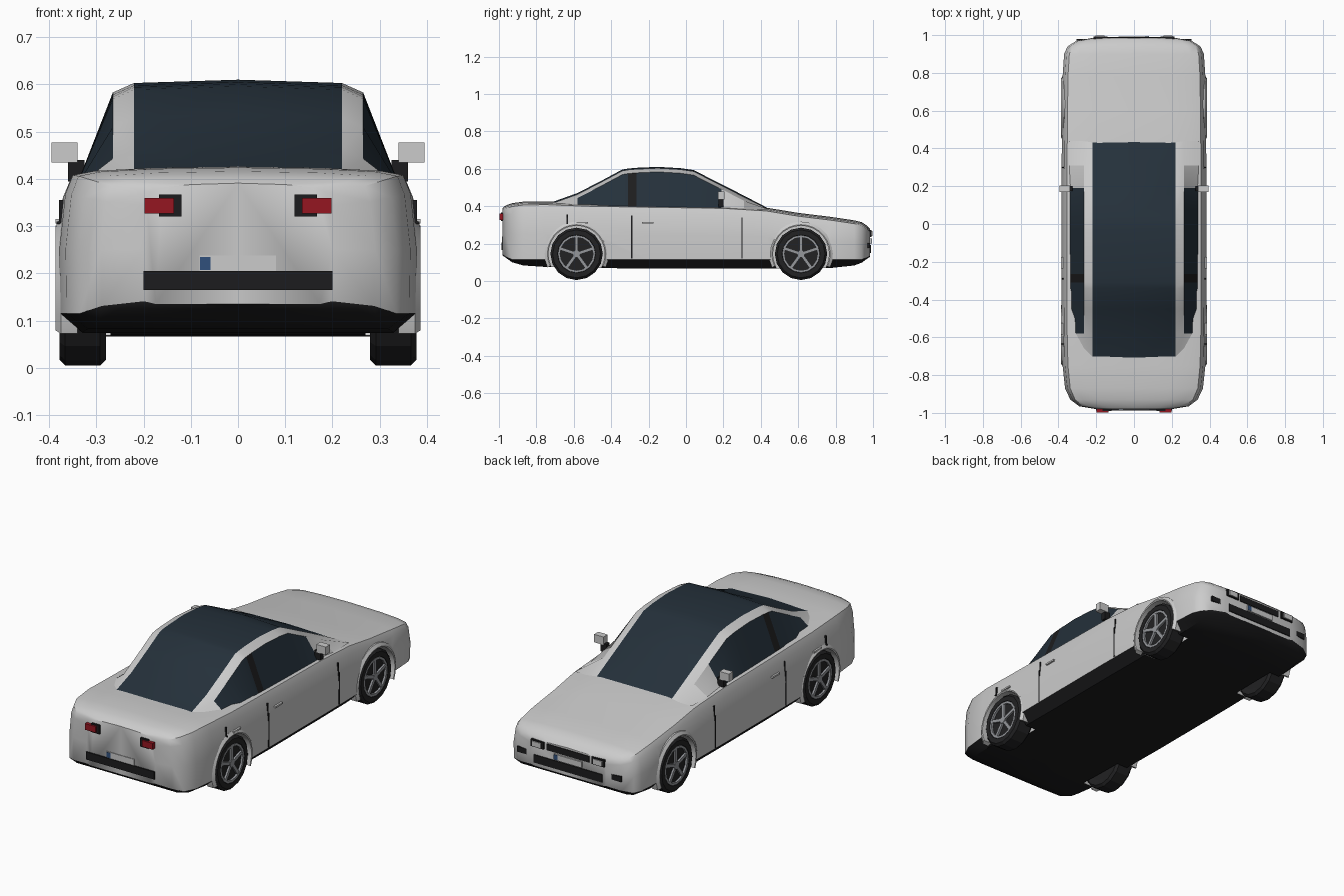
import bpy, bmesh, math
from mathutils import Matrix, Vector

if "Cube" in bpy.data.objects:
    bpy.data.objects.remove(bpy.data.objects["Cube"])


def material(name, rgb):
    m = bpy.data.materials.new(name)
    m.diffuse_color = (*rgb, 1)
    m.use_nodes = True
    m.node_tree.nodes["Principled BSDF"].inputs["Base Color"].default_value = m.diffuse_color
    return m


PAINT = material("paint", (0.75, 0.75, 0.75))
BLACK = material("black_trim", (0.012, 0.012, 0.013))
GLASS = material("tinted_glass", (0.018, 0.03, 0.043))
RED = material("red_lens", (0.3, 0.008, 0.015))
BLUE = material("blue_strip", (0.03, 0.08, 0.2))
RUBBER = material("rubber", (0.016, 0.016, 0.017))
METAL = material("rim_metal", (0.3, 0.31, 0.33))


def finish(name, bm, mats, mirror=False, smooth=None):
    bmesh.ops.recalc_face_normals(bm, faces=bm.faces[:])
    me = bpy.data.meshes.new(name)
    bm.to_mesh(me)
    bm.free()
    ob = bpy.data.objects.new(name, me)
    bpy.context.collection.objects.link(ob)
    for m in mats:
        me.materials.append(m)
    if mirror:
        ob.modifiers.new("mirror", 'MIRROR').use_clip = True
    bpy.ops.object.select_all(action='DESELECT')
    ob.select_set(True)
    bpy.context.view_layer.objects.active = ob
    if mirror:
        bpy.ops.object.modifier_apply(modifier="mirror")
    if smooth:
        bpy.ops.object.shade_smooth_by_angle(angle=math.radians(smooth))
    return ob


def loft(sections, pick, cap=False):
    """Skin half sections along y; pick(i, j) gives the material slot."""
    bm = bmesh.new()
    rows = [[bm.verts.new(p) for p in s] for s in sections]
    for i, (a, b) in enumerate(zip(rows, rows[1:])):
        for j in range(len(a) - 1):
            f = bm.faces.new((a[j], a[j + 1], b[j + 1], b[j]))
            f.material_index = pick(i, j)
    if cap:
        bm.faces.new(rows[0])
        bm.faces.new(rows[-1])
    return bm


def box(name, x, y, z, mat, mirror=False):
    bm = bmesh.new()
    bmesh.ops.create_cube(bm, size=1)
    for v in bm.verts:
        v.co = Vector([lo + (c + 0.5) * (hi - lo) for c, (lo, hi) in zip(v.co, (x, y, z))])
    return finish(name, bm, [mat] if mat else [], mirror)


def lathe(bm, profile, cy, cz, n, slot=0, closed=False):
    """Revolve (x, radius) points around the axle."""
    rings = [[bm.verts.new((x, cy + r * math.sin(2 * math.pi * k / n), cz + r * math.cos(2 * math.pi * k / n)))
              for k in range(n)] for x, r in profile]
    pairs = list(zip(rings, rings[1:])) + ([(rings[-1], rings[0])] if closed else [])
    for a, b in pairs:
        for k in range(n):
            bm.faces.new((a[k], a[(k + 1) % n], b[(k + 1) % n], b[k])).material_index = slot
    if not closed:
        for r in (rings[0], rings[-1]):
            bm.faces.new(r).material_index = slot


# Lower body: y, half width, deck height, floor height
STATIONS = [(-.98, .20, .385, .135), (-.965, .29, .397, .125), (-.93, .337, .41, .10),
            (-.87, .365, .418, .083), (-.75, .378, .42, .075), (-.55, .383, .412, .07),
            (-.2, .384, .406, .066), (.2, .384, .40, .066), (.43, .382, .386, .066),
            (.6, .38, .358, .07), (.78, .378, .336, .07), (.90, .370, .318, .083),
            (.94, .352, .308, .098), (.97, .305, .288, .12), (.985, .22, .272, .13)]


def body_section(y, w, top, floor):
    sill = max(.115, floor + .006)
    h = top - sill
    return [(0, y, top + .006), (.5 * w, y, top + .003), (.80 * w, y, top - .003),
            (.925 * w, y, top - .012), (.967 * w, y, top - .17 * h), (1.0 * w, y, top - .55 * h),
            (.995 * w, y, sill), (.87 * w, y, floor), (0, y, floor)]


body = finish("car_body", loft([body_section(*s) for s in STATIONS], lambda i, j: int(j > 5), True),
              [PAINT, BLACK], mirror=True)

# Wheel wells
AXLES = {"rear": -.585, "front": .615}
for end, y in AXLES.items():
    bm = bmesh.new()
    lathe(bm, [(.27, .152), (.42, .152)], y, .145, 24)
    cutter = finish("well_cutter", bm, [PAINT], mirror=True)
    cutter.hide_render = True
    bpy.context.view_layer.objects.active = body
    mod = body.modifiers.new("well", 'BOOLEAN')
    mod.operation = 'DIFFERENCE'
    mod.solver = 'EXACT'
    mod.object = cutter
    bpy.ops.object.modifier_apply(modifier="well")
    bpy.data.objects.remove(cutter)
bpy.ops.object.select_all(action='DESELECT')
body.select_set(True)
bpy.ops.object.shade_smooth_by_angle(angle=math.radians(35))

# Cabin: glass strip over the top, painted rails, side windows with a dark pillar
ROOF = [(-.72, .42), (-.58, .47), (-.45, .537), (-.34, .596), (-.31, .601), (-.265, .605),
        (-.15, .61), (-.03, .603), (.04, .593), (.19, .517), (.31, .456), (.44, .388)]


def cabin_section(y, z):
    base = .383
    return [(0, y, z), (.22, y, max(z - .007, base)), (.265, y, max(z - .027, base)), (.343, y, base)]


def cabin_slot(i, j):
    y0, y1 = ROOF[i][0], ROOF[i + 1][0]
    if j == 0:
        return 1
    if j == 2 and y0 >= -.58 and y1 <= .19:
        return 2 if y0 == -.31 else 1
    return 0


finish("cabin", loft([cabin_section(*r) for r in ROOF], cabin_slot),
       [PAINT, GLASS, BLACK], mirror=True, smooth=20)

# Wheels and arch lips
for end, y in AXLES.items():
    bm = bmesh.new()
    lathe(bm, [(.285, .10), (.28, .128), (.292, .14), (.366, .14), (.378, .128), (.378, .102), (.366, .098)],
          y, .145, 16)
    finish(end + "_tyres", bm, [RUBBER], mirror=True)

    bm = bmesh.new()
    lathe(bm, [(.36, .10), (.377, .10), (.377, .088), (.36, .088)], y, .145, 16, closed=True)
    lathe(bm, [(.36, .02), (.378, .02)], y, .145, 10)
    for k in range(5):
        turn = Matrix.Translation((.370, y, .145)) @ Matrix.Rotation(2 * math.pi * k / 5, 4, 'X')
        bmesh.ops.create_cube(bm, size=1, matrix=turn @ Matrix.Translation((0, 0, .053))
                              @ Matrix.Diagonal((.012, .017, .078, 1)))
    finish(end + "_rims", bm, [METAL], mirror=True)

    bm = bmesh.new()
    angles = [math.radians(-25 + 230 * k / 18) for k in range(19)]
    rows = [[bm.verts.new((x, y + r * math.cos(a), .145 + r * math.sin(a)))
             for x, r in ((.34, .150), (.384, .150), (.386, .156), (.375, .172), (.34, .172))] for a in angles]
    for a, b in zip(rows, rows[1:]):
        for j in range(5):
            bm.faces.new((a[j], a[(j + 1) % 5], b[(j + 1) % 5], b[j]))
    bm.faces.new(rows[0])
    bm.faces.new(rows[-1])
    finish(end + "_arch_lips", bm, [PAINT], mirror=True, smooth=30)

# Door seams and handles
for name, y, z0, z1 in (("front_door_seam", .30, .12, .34), ("middle_door_seam", -.29, .12, .35),
                        ("rear_door_seam", -.635, .31, .355)):
    box(name, (.36, .3845), (y - .003, y + .003), (z0, z1 - .05), BLACK, True)
    box(name + "_top", (.36, .379), (y - .003, y + .003), (z1 - .05, z1), BLACK, True)
for name, y in (("front_handle", -.205), ("rear_handle", -.555)):
    box(name, (.37, .386), (y - .03, y + .03), (.306, .315), PAINT, True)

# Mirrors
box("door_mirror", (.34, .395), (.17, .205), (.435, .477), PAINT, True)
box("mirror_stalk", (.325, .36), (.175, .20), (.395, .44), BLACK, True)

# Rear details
box("tail_light_frame", (.12, .167), (-.99, -.95), (.32, .367), BLACK, True)
box("tail_light", (.135, .198), (-.998, -.95), (.327, .36), RED, True)
box("rear_bumper_strip", (-.2, .2), (-.987, -.95), (.165, .205), BLACK)
box("rear_plate", (-.082, .08), (-.983, -.96), (.204, .238), PAINT)
box("rear_plate_strip", (-.08, -.058), (-.985, -.96), (.207, .235), BLUE)

# Front details
box("grille", (-.125, .125), (.95, .989), (.235, .268), BLACK)
box("headlight_frame", (.14, .215), (.95, .993), (.235, .272), BLACK, True)
box("headlight", (.155, .205), (.95, .998), (.24, .266), PAINT, True)
box("front_bumper_strip", (-.2, .2), (.95, .99), (.15, .192), BLACK)
box("front_plate", (-.082, .08), (.95, .992), (.197, .228), PAINT)
box("front_plate_strip", (.058, .08), (.95, .994), (.2, .226), BLUE)
box("fog_light", (.25, .305), (.93, .98), (.176, .204), BLACK, True)
